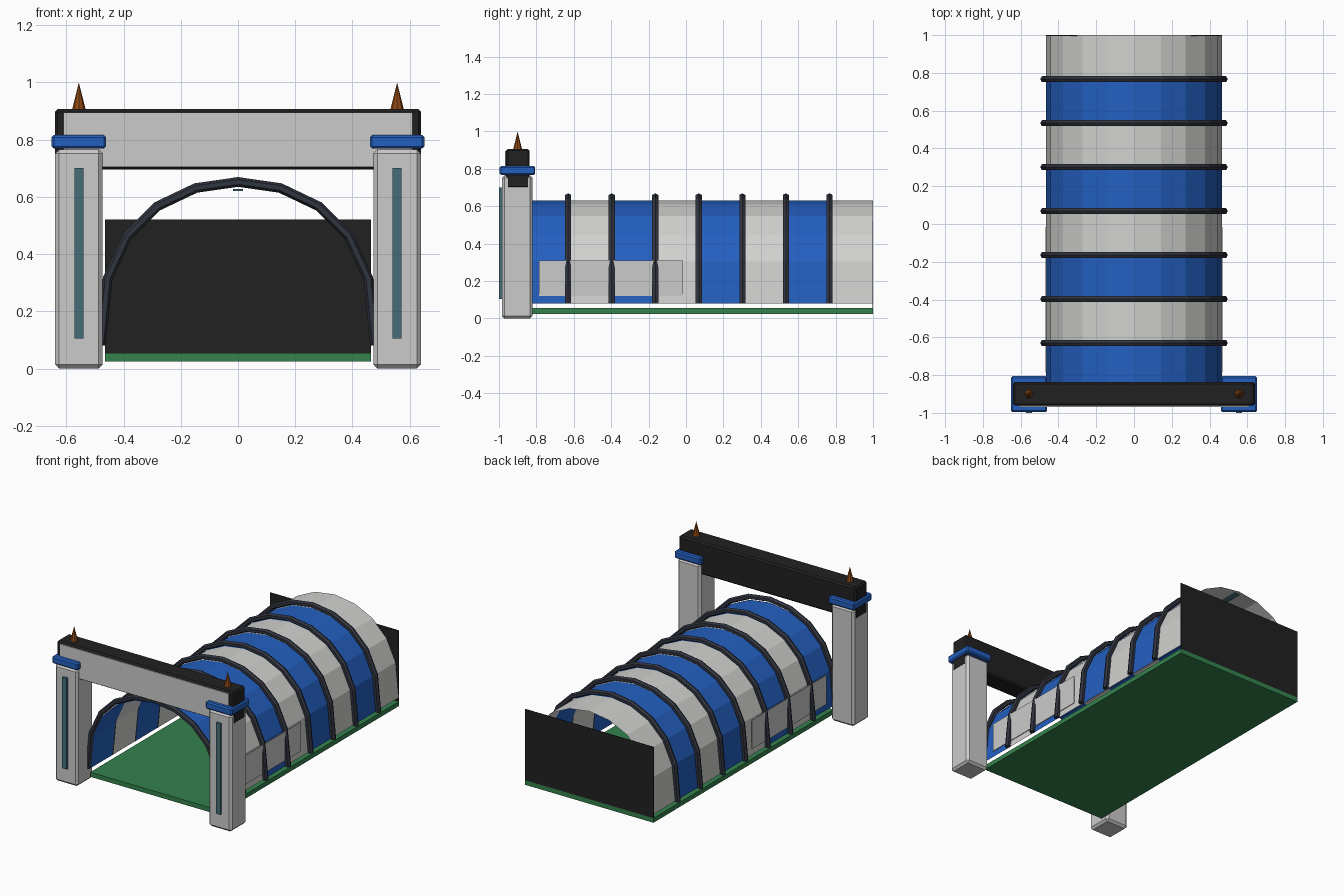
import bpy, bmesh
from math import sin, cos, pi, radians
from mathutils import Vector

cube = bpy.data.objects.get("Cube")
if cube:
    bpy.data.objects.remove(cube, do_unlink=True)


def material(name, r, g, b):
    m = bpy.data.materials.new(name)
    m.use_nodes = True
    m.diffuse_color = (r, g, b, 1)
    bsdf = next(n for n in m.node_tree.nodes if n.type == 'BSDF_PRINCIPLED')
    bsdf.inputs["Base Color"].default_value = (r, g, b, 1)
    return m


WHITE = material("canvas_white", 0.64, 0.64, 0.63)
GREY = material("panel_grey", 0.6, 0.6, 0.6)
BLUE = material("blue", 0.017, 0.115, 0.53)
BLACK = material("black", 0.015, 0.015, 0.015)
STEEL = material("dark_steel", 0.03, 0.035, 0.05)
GREEN = material("grass_green", 0.035, 0.225, 0.075)
TEAL = material("teal_glass", 0.06, 0.155, 0.19)
BROWN = material("copper_brown", 0.27, 0.065, 0.007)


def finish(name, bm, *mats):
    mesh = bpy.data.meshes.new(name)
    bm.to_mesh(mesh)
    bm.free()
    for m in mats:
        mesh.materials.append(m)
    obj = bpy.data.objects.new(name, mesh)
    bpy.context.collection.objects.link(obj)
    return obj


def box(name, low, high, mat, bevel=0):
    low, high = Vector(low), Vector(high)
    bm = bmesh.new()
    bmesh.ops.create_cube(bm, size=1)
    for v in bm.verts:
        v.co = (low + high) / 2 + v.co * (high - low)
    if bevel:
        bmesh.ops.bevel(bm, geom=bm.edges[:], offset=bevel, segments=1,
                        affect='EDGES', profile=0.5)
    return finish(name, bm, mat)


# Arch profile shared by the canopy and its ribs
SIDES, BASE = 10, 0.08
START, END, BANDS = -0.863, 1.0, 8
STEP = (END - START) / BANDS


def arch(half_width, height):
    points = []
    for i in range(SIDES + 1):
        a = pi * i / SIDES
        rise = max(sin(a), 0) ** 0.76
        points.append(Vector((half_width * cos(a), 0, BASE + height * rise)))
    return points


# Striped canopy: one open sheet, colour alternates by band
bm = bmesh.new()
rows = []
for b in range(BANDS + 1):
    shift = Vector((0, START + b * STEP, 0))
    rows.append([bm.verts.new(p + shift) for p in arch(0.465, 0.55)])
for b in range(BANDS):
    for i in range(SIDES):
        f = bm.faces.new((rows[b][i], rows[b + 1][i],
                          rows[b + 1][i + 1], rows[b][i + 1]))
        f.material_index = b % 2
bmesh.ops.recalc_face_normals(bm, faces=bm.faces[:])
finish("striped_canopy", bm, BLUE, WHITE)


# Ribs: six-sided bar swept along the arch, ridge facing outward
def rib(name, y):
    path = arch(0.479, 0.572)
    bm = bmesh.new()
    loops = []
    for i, p in enumerate(path):
        t = path[min(i + 1, SIDES)] - path[max(i - 1, 0)]
        out = Vector((t.z, 0, -t.x)).normalized()
        if i in (0, SIDES):
            out = Vector((1 if i == 0 else -1, 0, 0))
        loops.append([bm.verts.new(p + out * 0.017 * cos(k * pi / 3)
                                   + Vector((0, y + 0.019 * sin(k * pi / 3), 0)))
                      for k in range(6)])
    for a, b in zip(loops, loops[1:]):
        for k in range(6):
            n = (k + 1) % 6
            bm.faces.new((a[k], a[n], b[n], b[k]))
    bm.faces.new(loops[0])
    bm.faces.new(loops[-1])
    bmesh.ops.recalc_face_normals(bm, faces=bm.faces[:])
    finish(name, bm, STEEL)


for b in range(BANDS):
    rib(f"canopy_rib_{b + 1}", START + b * STEP)

# Floor, rear wall and ceiling light strip
box("floor", (-0.465, START, 0.025), (0.465, END, 0.055), GREEN)
box("rear_wall", (-0.465, 0.996, 0.055), (0.465, END, 0.52), BLACK)
box("ceiling_light", (-0.018, -0.84, 0.62), (0.018, 0.98, 0.627), TEAL)


# Finial spike
def spike(name, x):
    bm = bmesh.new()
    bmesh.ops.create_cone(bm, cap_ends=True, segments=8, radius1=0.026,
                          radius2=0, depth=0.105)
    bmesh.ops.translate(bm, vec=(x, -0.9, 0.9475), verts=bm.verts[:])
    finish(name, bm, BROWN)


# Gate posts with caps, lamps, spikes, and the side panels
for side, s in (("left", 1), ("right", -1)):
    def part(name, x0, x1, y0, y1, z0, z1, mat, bevel=0):
        a, b = sorted((s * x0, s * x1))
        box(f"{side}_{name}", (a, y0, z0), (b, y1, z1), mat, bevel)

    part("gate_post", 0.473, 0.639, -0.985, -0.82, 0, 0.765, GREY, 0.014)
    part("post_cap", 0.461, 0.651, -0.996, -0.806, 0.768, 0.816, BLUE, 0.008)
    part("post_lamp", 0.54, 0.572, -1.0, -0.984, 0.105, 0.7, TEAL)
    part("side_panel", 0.463, 0.468, -0.785, -0.015, 0.12, 0.31, GREY)
    spike(f"{side}_spike", s * 0.556)

# Gate beam with its front board
box("gate_beam", (-0.64, -0.962, 0.695), (0.64, -0.836, 0.907), BLACK, 0.01)
box("beam_board", (-0.61, -0.968, 0.705), (0.61, -0.961, 0.895), GREY)
